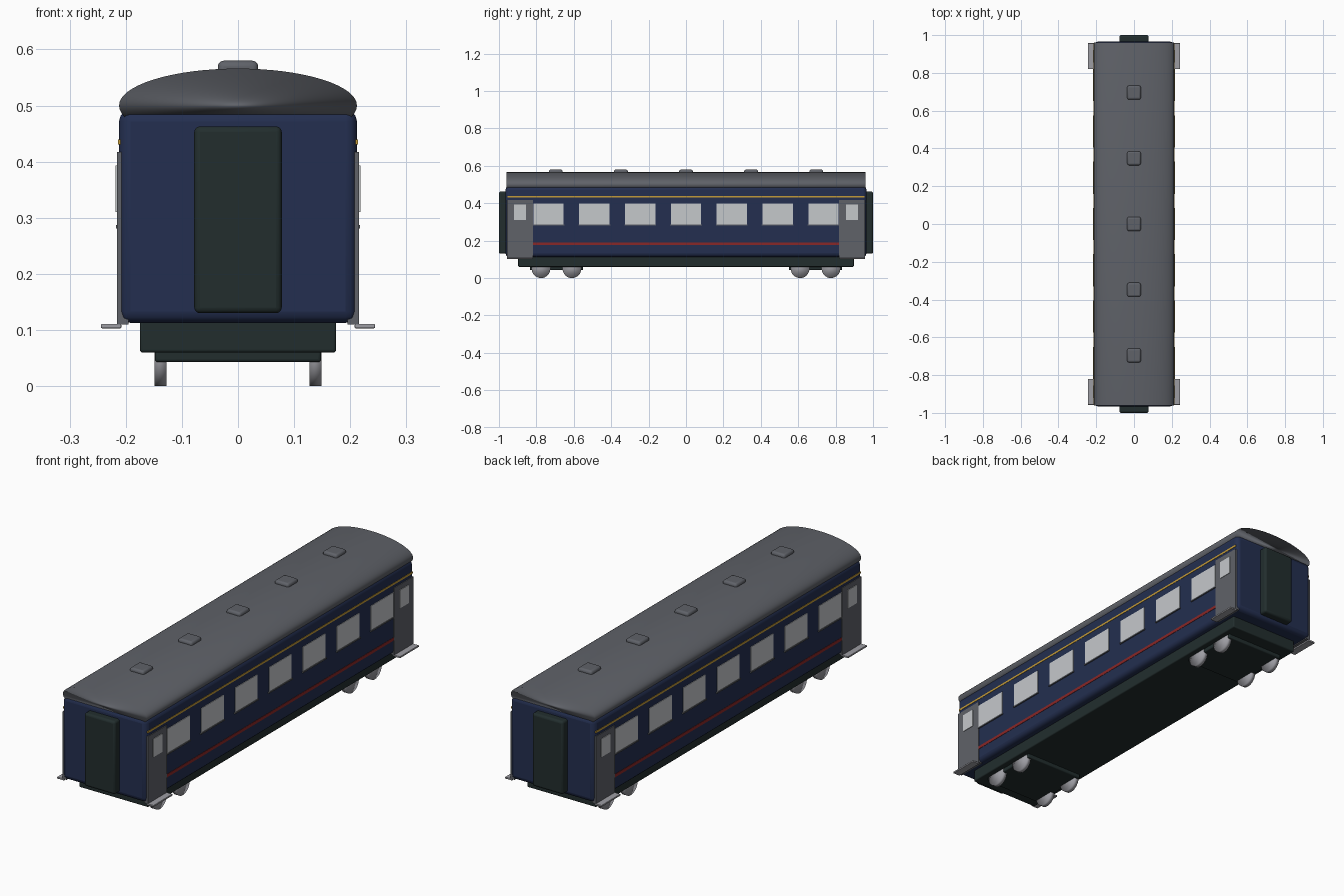
import bpy
import math

if "Cube" in bpy.data.objects:
    bpy.data.objects.remove(bpy.data.objects["Cube"], do_unlink=True)


def material(name, rgb):
    m = bpy.data.materials.new(name)
    m.use_nodes = True
    m.diffuse_color = (*rgb, 1)
    m.node_tree.nodes["Principled BSDF"].inputs["Base Color"].default_value = (*rgb, 1)
    return m


NAVY = material("navy paint", (0.017, 0.028, 0.08))
DARK = material("dark green black", (0.016, 0.027, 0.027))
GREY = material("roof grey", (0.115, 0.122, 0.14))
GLASS = material("pale glass", (0.56, 0.58, 0.60))
STEEL = material("steel", (0.34, 0.34, 0.37))
RED = material("red stripe", (0.25, 0.02, 0.02))
GOLD = material("gold stripe", (0.55, 0.33, 0.04))


def box(name, x, y, z, mat, bevel=0.0):
    """Box from (min, max) ranges, with optional rounded edges."""
    ranges = [sorted(r) for r in (x, y, z)]
    bpy.ops.mesh.primitive_cube_add(size=1, location=[sum(r) / 2 for r in ranges])
    o = bpy.context.object
    o.name = name
    o.scale = [r[1] - r[0] for r in ranges]
    bpy.ops.object.transform_apply(location=False, rotation=False, scale=True)
    o.data.materials.append(mat)
    if bevel:
        b = o.modifiers.new("rounded edges", "BEVEL")
        b.width, b.segments = bevel, 3
        bpy.ops.object.shade_smooth_by_angle(angle=math.radians(35))
    return o


def cylinder(name, radius, depth, location, rotation, mat, sides):
    bpy.ops.mesh.primitive_cylinder_add(vertices=sides, radius=radius, depth=depth,
                                        location=location, rotation=rotation)
    o = bpy.context.object
    o.name = name
    o.data.materials.append(mat)
    bpy.ops.object.shade_smooth()
    return o


# Body shell and underframe
box("body", (-0.212, 0.212), (-0.965, 0.965), (0.113, 0.492), NAVY, 0.02)
box("underframe", (-0.175, 0.175), (-0.897, 0.897), (0.06, 0.118), DARK, 0.005)

# Arched roof: a flattened cylinder sunk into the body
roof = cylinder("roof", 1, 1.92, (0, 0, 0.5), (math.pi / 2, 0, 0), GREY, 64)
roof.scale = (0.212, 0.066, 1)

for i in range(-2, 3):
    y = i * 0.348
    box("roof_vent", (-0.036, 0.036), (y - 0.037, y + 0.037), (0.545, 0.58), GREY, 0.01)

# Parts repeated at both ends
for e in (-1, 1):
    box("end_gangway", (-0.078, 0.078), (e * 0.95, e * 1.0), (0.13, 0.463), DARK, 0.01)
    box("bogie", (-0.148, 0.148), (e * 0.55, e * 0.835), (0.043, 0.066), DARK, 0.005)
    for s in (-1, 1):
        for y in (0.61, 0.775):
            cylinder("wheel", 0.05, 0.022, (s * 0.138, e * y, 0.05),
                     (0, math.pi / 2, 0), STEEL, 32)
        box("side_door", (s * 0.195, s * 0.2155), (e * 0.818, e * 0.957), (0.11, 0.417), GREY)
        box("door_window", (s * 0.21, s * 0.218), (e * 0.855, e * 0.92), (0.31, 0.393), GLASS)
        box("step", (s * 0.208, s * 0.244), (e * 0.82, e * 0.957), (0.103, 0.111), STEEL, 0.002)

# Parts repeated on both sides
for s in (-1, 1):
    box("gold_stripe", (s * 0.206, s * 0.2135), (-0.955, 0.955), (0.431, 0.44), GOLD)
    box("red_stripe", (s * 0.206, s * 0.2135), (-0.82, 0.82), (0.177, 0.191), RED)
    for i in range(-3, 4):
        y = i * 0.245
        box("window", (s * 0.207, s * 0.2145), (y - 0.081, y + 0.081), (0.286, 0.398), GLASS)
        box("window_sill", (s * 0.208, s * 0.2175), (y - 0.085, y + 0.085), (0.281, 0.287), GREY)
